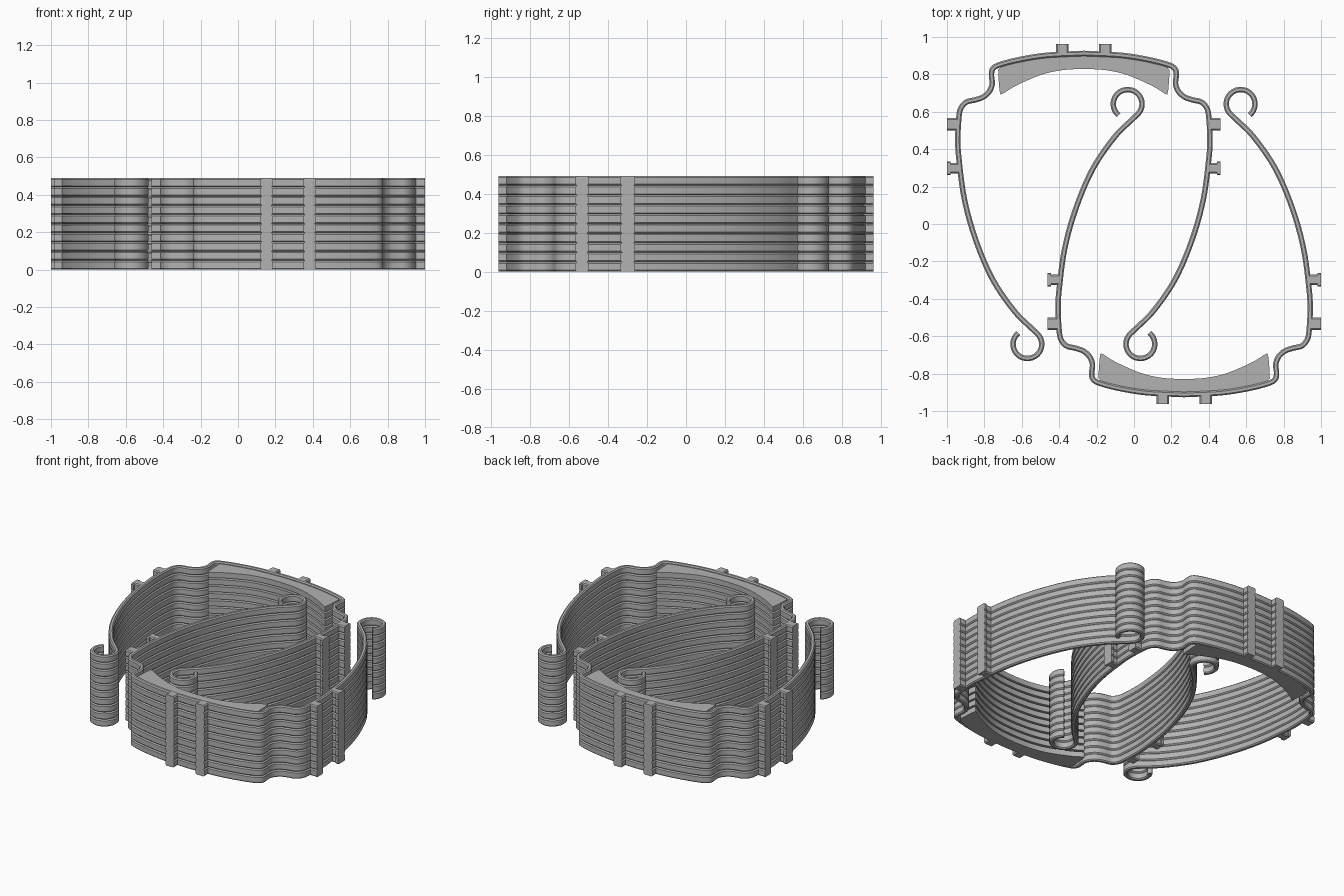
import bpy, bmesh, math
from mathutils import Vector

cube = bpy.data.objects.get("Cube")
if cube:
    bpy.data.objects.remove(cube, do_unlink=True)

LAYERS, PITCH, CHAMFER = 10, 0.049, 0.007
AXIS = Vector((-0.268, 0.0))     # symmetry axis of one frame

grey = bpy.data.materials.new("plastic_grey")
grey.use_nodes = True
grey.diffuse_color = (0.45, 0.45, 0.45, 1)
grey.node_tree.nodes["Principled BSDF"].inputs["Base Color"].default_value = (0.45, 0.45, 0.45, 1)


def smooth_path(pts, steps=5):
    """Catmull-Rom curve through the points."""
    p = [Vector(q) for q in pts]
    p = [2 * p[0] - p[1]] + p + [2 * p[-1] - p[-2]]
    out = []
    for a, b, c, d in zip(p, p[1:], p[2:], p[3:]):
        for i in range(steps):
            t = i / steps
            out.append(0.5 * (2 * b + (c - a) * t + (2 * a - 5 * b + 4 * c - d) * t * t
                              + (3 * b - a - 3 * c + d) * t ** 3))
    return out + [p[-2]]


def mirrored(pts):
    return [Vector((-p.x, p.y)) for p in pts]


def sweep(bm, path, half):
    """Flat strip with chamfered edges along a plan path."""
    w, c, h = half, CHAMFER, PITCH
    section = [(-w + c, 0), (w - c, 0), (w, c), (w, h - c),
               (w - c, h), (-w + c, h), (-w, h - c), (-w, c)]
    rings = []
    for i, p in enumerate(path):
        t = (path[min(i + 1, len(path) - 1)] - path[max(i - 1, 0)]).normalized()
        n = Vector((-t.y, t.x))
        rings.append([bm.verts.new((*(p + n * s + AXIS), z)) for s, z in section])
    for a, b in zip(rings, rings[1:]):
        for k in range(len(section)):
            m = (k + 1) % len(section)
            bm.faces.new((a[k], a[m], b[m], b[k]))
    bm.faces.new(rings[0])
    bm.faces.new(rings[-1][::-1])


def prism(bm, outline, height):
    face = bm.faces.new([bm.verts.new((*(p + AXIS), 0)) for p in outline])
    top = bmesh.ops.extrude_face_region(bm, geom=[face])["geom"]
    bmesh.ops.translate(bm, vec=(0, 0, height),
                        verts=[v for v in top if isinstance(v, bmesh.types.BMVert)])


def make_stack(name, build):
    """One layer, repeated upwards, plus the opposite copy turned half round."""
    bm = bmesh.new()
    build(bm)
    bmesh.ops.recalc_face_normals(bm, faces=bm.faces)
    mesh = bpy.data.meshes.new(name)
    bm.to_mesh(mesh)
    bm.free()
    mesh.materials.append(grey)
    for side, turn in (("back", 0), ("front", math.pi)):
        ob = bpy.data.objects.new(f"{side}_{name}", mesh)
        ob.rotation_euler.z = turn
        bpy.context.collection.objects.link(ob)
        arr = ob.modifiers.new("layers", "ARRAY")
        arr.count = LAYERS
        arr.use_relative_offset = False
        arr.use_constant_offset = True
        arr.constant_offset_displace = (0, 0, PITCH)
    bpy.ops.object.select_all(action="DESELECT")
    ob.select_set(True)
    bpy.context.view_layer.objects.active = ob
    bpy.ops.object.shade_smooth_by_angle(angle=math.radians(30))


# Headband: brow arc, stepped shoulder, long arm, curled hook
half_plan = smooth_path([
    (0, 0.912), (0.2, 0.902), (0.35, 0.878), (0.455, 0.85), (0.488, 0.828),
    (0.494, 0.795), (0.49, 0.75), (0.505, 0.71), (0.537, 0.68), (0.58, 0.664),
    (0.628, 0.652), (0.657, 0.62), (0.668, 0.572), (0.674, 0.455), (0.668, 0.348),
    (0.639, 0.134), (0.58, -0.08), (0.489, -0.294), (0.372, -0.465), (0.275, -0.562)])
hook_centre, hook_radius = Vector((0.302, -0.642)), 0.077
for i in range(25):
    a = math.radians(135 + 276 * i / 24)
    half_plan.append(hook_centre + hook_radius * Vector((math.cos(a), math.sin(a))))


def band(bm):
    sweep(bm, mirrored(half_plan)[:0:-1] + half_plan, 0.0145)


# Crescent brow pad, slightly thinner than the band
def pad(bm):
    outer = smooth_path([(0, 0.905), (0.2, 0.895), (0.35, 0.87), (0.44, 0.845)])
    inner = smooth_path([(0.458, 0.825), (0.456, 0.775), (0.449, 0.705), (0.435, 0.696),
                         (0.366, 0.738), (0.233, 0.796), (0.12, 0.822), (0, 0.83)], 4)
    half = outer + inner
    prism(bm, half + mirrored(half)[-2:0:-1], PITCH - 0.012)


# Pegs: two on the brow, two on each arm, the lower arm pegs lipped
def pegs(bm):
    for s in (-1, 1):
        sweep(bm, [Vector((s * 0.115, y)) for y in (0.905, 0.962)], 0.033)
        for y, half in ((0.533, 0.033), (0.298, 0.027)):
            sweep(bm, [Vector((s * u, y)) for u in (0.668, 0.731)], half)
        sweep(bm, [Vector((s * u, 0.298)) for u in (0.713, 0.731)], 0.037)


make_stack("headband", band)
make_stack("brow_pad", pad)
make_stack("pegs", pegs)
